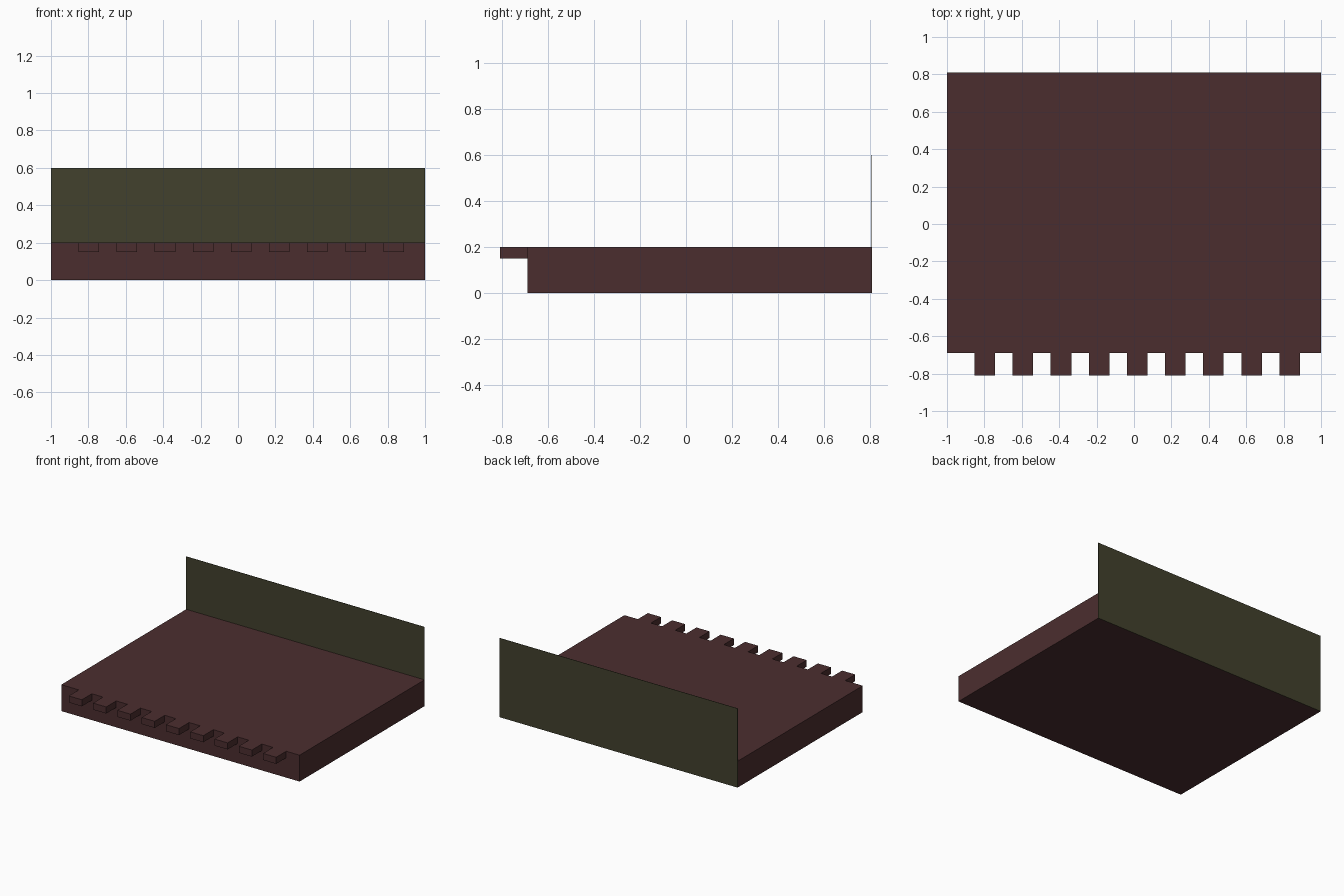
import bpy

if "Cube" in bpy.data.objects:
    bpy.data.objects.remove(bpy.data.objects["Cube"])


def material(name, rgb):
    m = bpy.data.materials.new(name)
    m.diffuse_color = (*rgb, 1.0)
    m.use_nodes = True
    m.node_tree.nodes["Principled BSDF"].inputs["Base Color"].default_value = m.diffuse_color
    return m


def box(name, lo, hi, mat):
    # Axis-aligned box between two corners
    bpy.ops.mesh.primitive_cube_add(size=1, location=[(a + b) / 2 for a, b in zip(lo, hi)])
    o = bpy.context.object
    o.name = name
    o.scale = [b - a for a, b in zip(lo, hi)]
    bpy.ops.object.transform_apply(location=False, rotation=False, scale=True)
    o.data.materials.append(mat)
    return o


brown = material("dark brown", (0.071, 0.027, 0.028))
olive = material("dark olive", (0.054, 0.053, 0.026))

# Main slab
box("slab", (-1, -0.69, 0), (1, 0.807, 0.2), brown)

# Thin upright panel along the back
box("back_panel", (-1, 0.807, 0), (1, 0.81, 0.6), olive)

# Row of small blocks projecting from the top front edge
for i in range(9):
    x = -0.853 + i * 0.2038
    box(f"front_tooth_{i + 1}", (x, -0.81, 0.15), (x + 0.11, -0.69, 0.2), brown)
